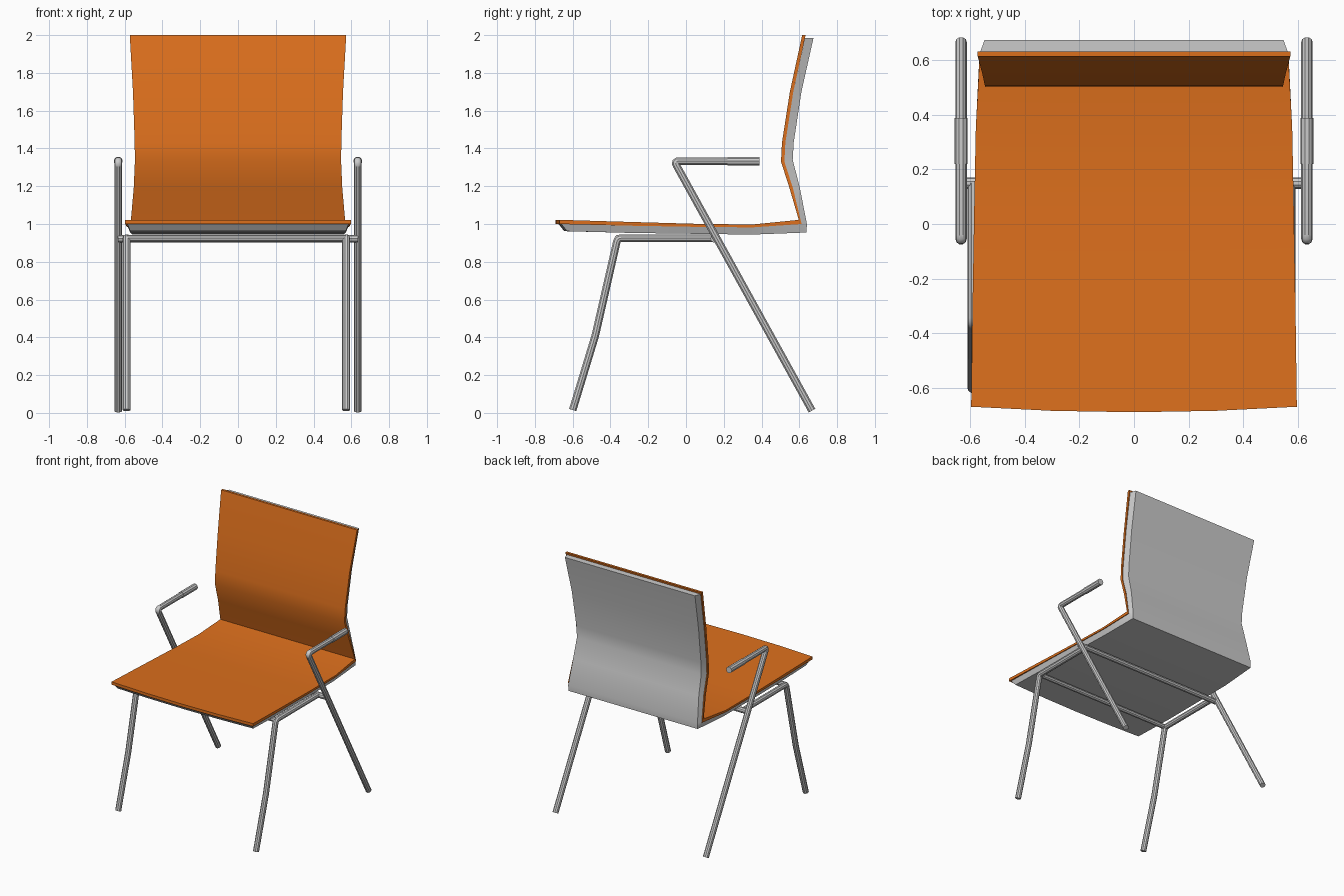
import bpy, bmesh, math
from mathutils import Vector

if "Cube" in bpy.data.objects:
    bpy.data.objects.remove(bpy.data.objects["Cube"])

orange = bpy.data.materials.new("orange_fabric")
orange.diffuse_color = (0.72, 0.16, 0.012, 1)
orange.use_nodes = True
orange.node_tree.nodes["Principled BSDF"].inputs["Base Color"].default_value = orange.diffuse_color


def smooth(obj):
    bpy.ops.object.select_all(action='DESELECT')
    obj.select_set(True)
    bpy.context.view_layer.objects.active = obj
    bpy.ops.object.shade_smooth_by_angle(angle=math.radians(35))


def loft(name, sections, mat=None):
    """Each section: (inner y, z, outer y, z, inner half width, outer half width, bow)."""
    cols = [-1, -0.5, 0, 0.5, 1]
    bm = bmesh.new()
    rings = []
    for yi, zi, yo, zo, wi, wo, bow in sections:
        ring = [bm.verts.new((c * wi, yi - bow * (1 - c * c), zi)) for c in cols]
        ring += [bm.verts.new((c * wo, yo - bow * (1 - c * c), zo)) for c in reversed(cols)]
        rings.append(ring)
    n = len(rings[0])
    for a, b in zip(rings, rings[1:]):
        for i in range(n):
            j = (i + 1) % n
            bm.faces.new((a[i], a[j], b[j], b[i]))
    for r in (rings[0], rings[-1]):
        for i in range(len(cols) - 1):
            bm.faces.new((r[i], r[i + 1], r[n - 2 - i], r[n - 1 - i]))
    bmesh.ops.recalc_face_normals(bm, faces=bm.faces)
    me = bpy.data.meshes.new(name)
    bm.to_mesh(me)
    bm.free()
    obj = bpy.data.objects.new(name, me)
    bpy.context.collection.objects.link(obj)
    if mat:
        me.materials.append(mat)
    smooth(obj)
    return obj


def tube(name, points, radius=0.021, bend=0.02):
    """Round tube along a path, with small rounded elbows."""
    pts = [Vector(p) for p in points]
    path = [pts[0]]
    for a, p, b in zip(pts, pts[1:], pts[2:]):
        s = p + (a - p).normalized() * bend
        e = p + (b - p).normalized() * bend
        path += [s * (1 - t) ** 2 + p * 2 * t * (1 - t) + e * t * t for t in (0, 0.25, 0.5, 0.75, 1)]
    path.append(pts[-1])
    cu = bpy.data.curves.new(name, 'CURVE')
    cu.dimensions = '3D'
    cu.bevel_depth = radius
    cu.bevel_resolution = 3
    cu.use_fill_caps = True
    sp = cu.splines.new('POLY')
    sp.points.add(len(path) - 1)
    for q, p in zip(sp.points, path):
        q.co = (*p, 1)
    obj = bpy.data.objects.new(name, cu)
    bpy.context.collection.objects.link(obj)
    bpy.ops.object.select_all(action='DESELECT')
    obj.select_set(True)
    bpy.context.view_layer.objects.active = obj
    bpy.ops.object.convert(target='MESH')
    smooth(bpy.context.view_layer.objects.active)


# Orange pad: seat folding up into the curved back (face y,z, rear y,z, half width)
pad = [
    (-0.67, 1.022, -0.67, 1.000, 0.597),
    (-0.30, 1.011, -0.30, 0.991, 0.592),
    (0.05, 1.001, 0.05, 0.985, 0.586),
    (0.35, 0.997, 0.35, 0.982, 0.580),
    (0.597, 1.022, 0.612, 1.000, 0.567),
    (0.548, 1.19, 0.566, 1.19, 0.552),
    (0.503, 1.33, 0.521, 1.33, 0.546),
    (0.508, 1.43, 0.526, 1.43, 0.547),
    (0.550, 1.70, 0.568, 1.70, 0.556),
    (0.615, 2.00, 0.633, 2.00, 0.573),
]
loft("seat_and_back_pad",
     [(a, b, c, d, w, w, 0.02 if i == 0 else 0) for i, (a, b, c, d, w) in enumerate(pad)], orange)

# Grey shell: follows the rear of the pad, with tapered edges
outer = [(-0.63, 0.962), (-0.30, 0.953), (0.05, 0.948), (0.35, 0.944), (0.638, 0.955),
         (0.640, 1.00), (0.603, 1.19), (0.565, 1.34), (0.570, 1.43), (0.611, 1.70), (0.675, 1.985)]
inner = [(c, d, w) for a, b, c, d, w in pad]
inner[0] = (-0.66, 1.000, 0.592)
inner[-1] = (0.630, 1.985, 0.570)
inner.insert(5, (0.611, 1.004, 0.567))
loft("seat_and_back_shell",
     [(yi, zi, yo, zo, w - 0.006, w - 0.022, 0.015 if i == 0 else 0)
      for i, ((yi, zi, w), (yo, zo)) in enumerate(zip(inner, outer))])

# Steel frame, per side
for side, s, xf in (("left", -1, -0.59), ("right", 1, 0.572)):
    tube(f"front_leg_and_rail_{side}",
         [(xf, -0.6, 0.015), (xf, -0.48, 0.41), (xf, -0.362, 0.925), (xf, 0.15, 0.925)])
    x = s * 0.634
    tube(f"rear_leg_and_arm_{side}",
         [(x, 0.667, 0.012), (x, -0.063, 1.333), (x, 0.23, 1.333)], 0.021, 0.025)
    tube(f"arm_grip_{side}", [(x, 0.22, 1.333), (x, 0.388, 1.333)], 0.024)

# Cross bars under the seat
tube("front_cross_bar", [(-0.59, -0.358, 0.925), (0.572, -0.358, 0.925)], 0.019)
tube("rear_cross_bar", [(-0.634, 0.15, 0.923), (0.634, 0.15, 0.923)], 0.021)
